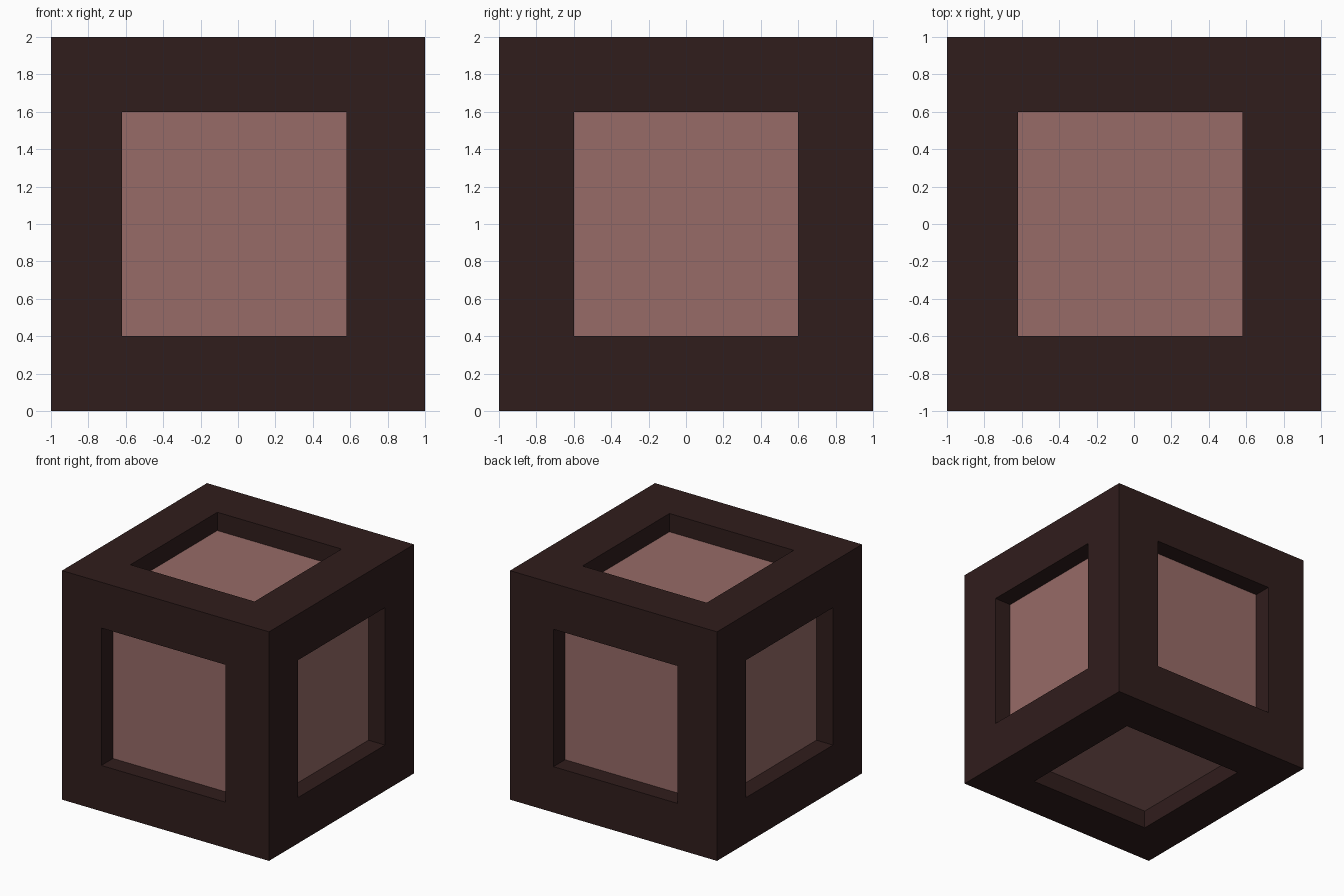
import bpy

if "Cube" in bpy.data.objects:
    bpy.data.objects.remove(bpy.data.objects["Cube"])

WIN_X = -0.02      # windows sit slightly off centre in x
WIN = 1.2          # window width
DEPTH = 0.16       # panel recess


def material(name, colour):
    m = bpy.data.materials.new(name)
    m.diffuse_color = colour
    m.use_nodes = True
    m.node_tree.nodes["Principled BSDF"].inputs["Base Color"].default_value = m.diffuse_color
    return m


def box(name, centre, size, mat=None):
    bpy.ops.mesh.primitive_cube_add(size=1, location=centre)
    o = bpy.context.object
    o.name = name
    o.scale = size
    bpy.ops.object.transform_apply(location=False, rotation=False, scale=True)
    if mat:
        o.data.materials.append(mat)
    return o


# outer frame with a square tunnel along each axis
frame = box("crate_frame", (0, 0, 1), (2, 2, 2),
            material("dark_wood", (0.03, 0.0122, 0.0116, 1)))
for axis in range(3):
    size = [WIN] * 3
    size[axis] = 3
    cutter = box("window_cutter_" + "xyz"[axis], (WIN_X, 0, 1), size)
    cutter.hide_render = True
    mod = frame.modifiers.new("window", 'BOOLEAN')
    mod.object = cutter
    mod.operation = 'DIFFERENCE'
    mod.solver = 'EXACT'
    bpy.context.view_layer.objects.active = frame
    bpy.ops.object.modifier_apply(modifier=mod.name)
    bpy.data.objects.remove(cutter)

# solid core whose faces show as the recessed panels
core = 2 - 2 * DEPTH
box("inner_panels", (0, 0, 1), (core,) * 3,
    material("pink_panel", (0.31, 0.147, 0.136, 1)))
